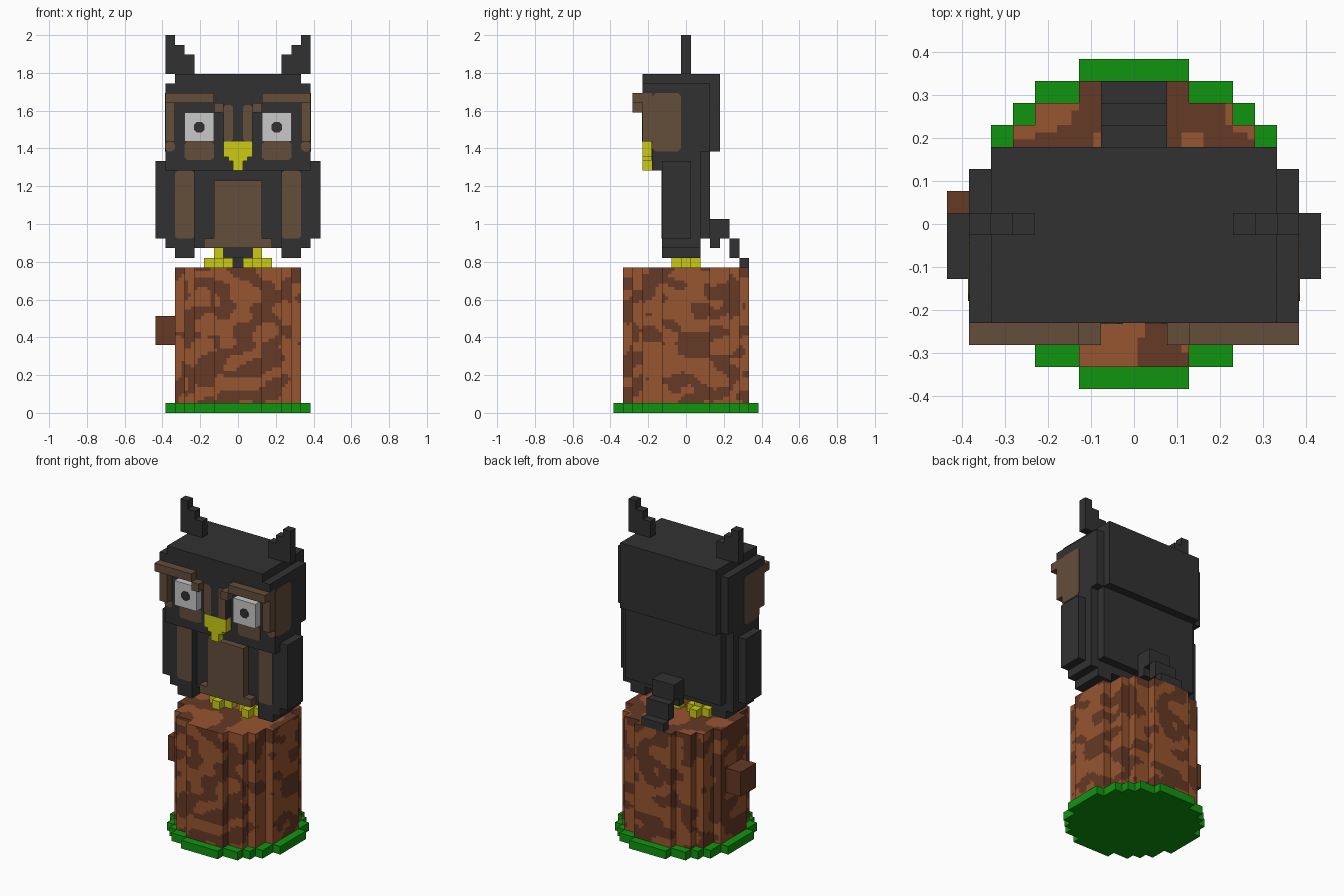
import bpy, bmesh, math
from mathutils import Vector, noise

if "Cube" in bpy.data.objects:
    bpy.data.objects.remove(bpy.data.objects["Cube"])

U = 2 / 39  # one block


def material(name, rgb):
    m = bpy.data.materials.new(name)
    m.use_nodes = True
    m.diffuse_color = (*rgb, 1)
    m.node_tree.nodes["Principled BSDF"].inputs["Base Color"].default_value = (*rgb, 1)
    return m


BLACK = material("charcoal feathers", (0.031, 0.031, 0.031))
BROWN = material("brown feathers", (0.125, 0.075, 0.043))
LIGHT = material("light bark", (0.31, 0.09, 0.029))
DARK = material("dark bark", (0.13, 0.041, 0.019))
YELLOW = material("yellow beak", (0.6, 0.6, 0.008))
WHITE = material("eye white", (0.58, 0.58, 0.58))
GREEN = material("grass green", (0.005, 0.3, 0.005))


def finish(name, bm, *mats):
    bmesh.ops.remove_doubles(bm, verts=bm.verts, dist=1e-5)
    bmesh.ops.recalc_face_normals(bm, faces=bm.faces)
    me = bpy.data.meshes.new(name)
    bm.to_mesh(me)
    bm.free()
    for m in mats:
        me.materials.append(m)
    ob = bpy.data.objects.new(name, me)
    bpy.context.collection.objects.link(ob)
    return ob


def blocks(name, mat, *boxes):
    """Boxes given as x0, x1, y0, y1, z0, z1 in blocks."""
    bm = bmesh.new()
    for x0, x1, y0, y1, z0, z1 in boxes:
        vs = bmesh.ops.create_cube(bm, size=1)["verts"]
        for v in vs:
            v.co = Vector(((x0, x1)[v.co.x > 0], (y0, y1)[v.co.y > 0], (z0, z1)[v.co.z > 0])) * U
    me_bm = bm
    me = bpy.data.meshes.new(name)
    me_bm.to_mesh(me)
    me_bm.free()
    me.materials.append(mat)
    ob = bpy.data.objects.new(name, me)
    bpy.context.collection.objects.link(ob)
    return ob


def pair(name, mat, *boxes):
    """Left and mirrored right copies."""
    blocks("left_" + name, mat, *boxes)
    blocks("right_" + name, mat, *[(-b[1], -b[0], *b[2:]) for b in boxes])


def plate(name, mat, a0, a1, z0, z1, at, axis, cut=0.25):
    """Thin marking with clipped corners, facing -y (axis y) or sideways (axis x)."""
    pts = [(a0 + cut, z0), (a1 - cut, z0), (a1, z0 + cut), (a1, z1 - cut),
           (a1 - cut, z1), (a0 + cut, z1), (a0, z1 - cut), (a0, z0 + cut)]
    bm = bmesh.new()
    s = math.copysign(1, at)
    at0, t = at - s * 0.03, s * 0.08
    place = (lambda a, z: (at0, a, z)) if axis == "x" else (lambda a, z: (a, at0, z))
    f = bm.faces.new([bm.verts.new(Vector(place(a, z)) * U) for a, z in pts])
    r = bmesh.ops.extrude_face_region(bm, geom=[f])
    push = Vector((t, 0, 0) if axis == "x" else (0, t, 0)) * U
    bmesh.ops.translate(bm, vec=push, verts=[g for g in r["geom"] if isinstance(g, bmesh.types.BMVert)])
    finish(name, bm, mat)


def round_prism(name, corners, z0, z1, n, mats, rule):
    """Stepped round column; corners outline a quarter, every face is cut n times per block."""
    q = [Vector(c) for c in corners]
    quarter = [q[0]]
    for a, b in zip(q, q[1:]):
        quarter += [Vector((b.x, a.y)), b]
    ring = []
    for k in range(4):
        for p in quarter:
            x, y = p
            for _ in range(k):
                x, y = -y, x
            ring.append(Vector((x, y)))
    bm = bmesh.new()

    def quad(pts, up):
        f = bm.faces.new([bm.verts.new(Vector(p) * U) for p in pts])
        f.material_index = rule(sum((Vector(p) for p in pts), Vector()) / 4, up)

    # Walls
    for a, b in zip(ring, ring[1:] + ring[:1]):
        steps = round((b - a).length * n)
        for i in range(steps):
            p, r = a.lerp(b, i / steps), a.lerp(b, (i + 1) / steps)
            for j in range(round((z1 - z0) * n)):
                h, k = z0 + j / n, z0 + (j + 1) / n
                quad([(*p, h), (*r, h), (*r, k), (*p, k)], False)
    # Top and bottom
    size = math.ceil(q[0].x)
    for i in range(-size * n * 2, size * n * 2):
        for j in range(-size * n * 2, size * n * 2):
            x, y = -q[0].x + i / n, -q[0].x + j / n
            cx, cy = abs(x + 0.5 / n), abs(y + 0.5 / n)
            if any(cx < p.x and cy < p.y for p in q):
                for z in (z0, z1):
                    quad([(x, y, z), (x + 1 / n, y, z), (x + 1 / n, y + 1 / n, z), (x, y + 1 / n, z)], z == z1)
    finish(name, bm, *mats)


# Grass disc and blotchy stump
def bark(p, up):
    f = (0.3, 0.3, 0.3) if up else (0.4, 0.4, 0.66)
    v = noise.noise(Vector((p.x * f[0] + 3.3, p.y * f[1] + 7.7, p.z * f[2] + 1.4)))
    return 1 if v > (0.12 if up else 0.03) else 0


round_prism("grass_base", [(7.5, 2.5), (6.5, 4.5), (5.5, 5.5), (4.5, 6.5), (2.5, 7.5)],
            0, 1, 1, [GREEN], lambda p, up: 0)
round_prism("stump", [(6.5, 2.5), (5.5, 4.5), (4.5, 5.5), (2.5, 6.5)],
            1, 15, 3, [LIGHT, DARK], bark)
blocks("branch_stub", DARK, (-8.5, -6.5, -1.5, 1.5, 7, 10))

# Feet and legs
pair("foot", YELLOW, (1.5, 2.5, -1.5, 1.5, 15, 16), (0.5, 1.5, -0.5, 0.5, 15, 16),
     (2.5, 3.5, -0.5, 0.5, 15, 16))
pair("leg", YELLOW, (1.5, 2.5, -0.5, 0.5, 16, 17))

# Body, chest and tail
blocks("body", BLACK, (-4.5, 4.5, -1.5, 1.5, 17, 25.5))
blocks("back", BLACK, (-6.5, 6.5, 1.5, 2.5, 18, 27.5))
blocks("chest", BROWN, (-2.5, 2.5, -2.5, -1.5, 18, 24), (-3.5, 3.5, -2.5, -1.5, 17, 18))
blocks("tail", BLACK, (-1.5, 1.5, 2.5, 4.5, 18, 20), (-1.5, 1.5, 2.5, 3.5, 17, 18),
       (-1.5, 1.5, 4.5, 5.5, 16, 18), (-1.5, 1.5, 5.5, 6.5, 15, 16))

# Wings
pair("wing", BLACK, (4.5, 6.5, -2.5, 1.5, 16, 26), (6.5, 7.5, -2.5, 1.5, 17, 26),
     (7.5, 8.5, -2.5, 0.5, 18, 26))

# Head
blocks("head", BLACK, (-7.5, 7.5, -3.5, 1.5, 25, 27), (-7.5, 7.5, -3.5, 2.5, 27, 34))
blocks("head_back", BLACK, (-6.5, 6.5, 2.5, 3.5, 27, 34))
blocks("crown", BLACK, (-6.5, 6.5, -4.5, 3.5, 34, 35))
blocks("forehead", BLACK, (-7.5, 7.5, -4.5, -3.5, 33, 34), (-2.5, 2.5, -4.5, -3.5, 32, 33),
       (-1.5, 1.5, -4.5, -3.5, 28, 32))
pair("ear", BLACK, (4.5, 5.5, -0.5, 0.5, 35, 37), (5.5, 6.5, -0.5, 0.5, 35, 38),
     (6.5, 7.5, -0.5, 0.5, 35, 39))

# Face
pair("brow", BROWN, (2.5, 7.5, -5.5, -3.5, 32, 33), (1.5, 2.5, -5.5, -4.5, 31, 33 - 1))
pair("cheek_frame", BROWN, (6.5, 7.5, -4.5, -3.5, 28, 32))
pair("eye", WHITE, (2.5, 5.5, -4.5, -3.5, 28, 31))
blocks("beak", YELLOW, (-1.5, 1.5, -4.5, -3.5, 26.4, 28), (-1, 1, -4.5, -3.5, 26, 26.4),
       (-0.5, 0.5, -4.5, -3.5, 25, 26))

# Markings on both sides
for side, s in (("left", 1), ("right", -1)):
    def span(a, b):
        return sorted((a * s, b * s))
    plate(side + "_pupil", BLACK, *span(3.45, 4.55), 28.95, 30.05, -4.5, "y", 0.3)
    plate(side + "_nose_stripe", BROWN, *span(0.5, 1.5), 28, 31.8, -4.5, "y")
    plate(side + "_under_eye", BROWN, *span(2.5, 5.5), 26.1, 28, -3.5, "y")
    plate(side + "_cheek_marking", BROWN, *span(6.5, 7.5), 27, 28, -3.5, "y")
    plate(side + "_wing_stripe", BROWN, *span(4.5, 6.5), 18, 25, -2.5, "y")
    plate(side + "_head_patch", BROWN, -3.5, -0.5, 27, 33, 7.5 * s, "x", 0.35)
